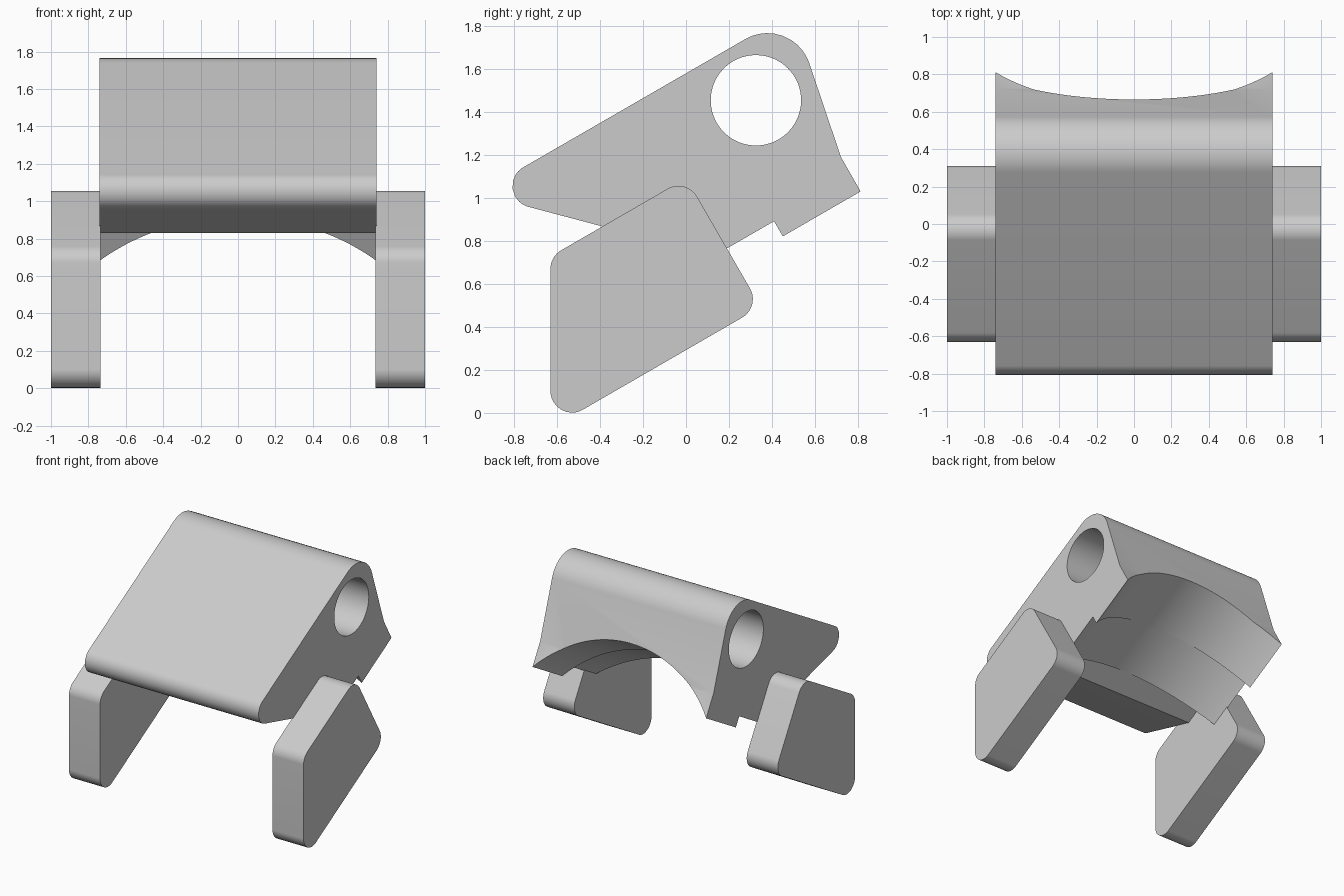
import bpy, bmesh, math
from mathutils import Vector

cube = bpy.data.objects.get("Cube")
if cube:
    bpy.data.objects.remove(cube, do_unlink=True)

TILT = math.radians(30)
C, S = math.cos(TILT), math.sin(TILT)

grey = bpy.data.materials.new("plain grey")
grey.use_nodes = True
grey.diffuse_color = (0.6, 0.6, 0.6, 1)
grey.node_tree.nodes["Principled BSDF"].inputs["Base Color"].default_value = (0.6, 0.6, 0.6, 1)


def tilted(t, n):
    """Side-plane point (y, z) from distances along and across the tilted axis."""
    return (t * C - n * S, t * S + n * C)


def rounded(corners, steps=12):
    """Outline from (point, radius) corners, each replaced by an arc."""
    out = []
    for i, (p, r) in enumerate(corners):
        p = Vector(p)
        if r == 0:
            out.append(p)
            continue
        a = (Vector(corners[i - 1][0]) - p).normalized()
        b = (Vector(corners[(i + 1) % len(corners)][0]) - p).normalized()
        half = a.angle(b) / 2
        centre = p + (a + b).normalized() * (r / math.sin(half))
        start = p + a * (r / math.tan(half)) - centre
        end = p + b * (r / math.tan(half)) - centre
        for k in range(steps + 1):
            out.append(centre + start.lerp(end, k / steps).normalized() * r)
    return out


def extrude_x(name, outline, x0, x1):
    bm = bmesh.new()
    face = bm.faces.new([bm.verts.new((x0, p[0], p[1])) for p in outline])
    moved = bmesh.ops.extrude_face_region(bm, geom=[face])["geom"]
    verts = [v for v in moved if isinstance(v, bmesh.types.BMVert)]
    bmesh.ops.translate(bm, verts=verts, vec=(x1 - x0, 0, 0))
    bmesh.ops.recalc_face_normals(bm, faces=bm.faces)
    mesh = bpy.data.meshes.new(name)
    bm.to_mesh(mesh)
    bm.free()
    mesh.materials.append(grey)
    obj = bpy.data.objects.new(name, mesh)
    bpy.context.collection.objects.link(obj)
    return obj


def cut_cylinder(target, radius, depth, location, rotation):
    bpy.ops.mesh.primitive_cylinder_add(vertices=128, radius=radius, depth=depth,
                                        location=location, rotation=rotation)
    cutter = bpy.context.object
    cutter.hide_render = True
    cutter.data.materials.append(grey)
    mod = target.modifiers.new("cut", 'BOOLEAN')
    mod.operation, mod.solver, mod.object = 'DIFFERENCE', 'EXACT', cutter
    bpy.ops.object.select_all(action='DESELECT')
    target.select_set(True)
    bpy.context.view_layer.objects.active = target
    bpy.ops.object.modifier_apply(modifier=mod.name)
    bpy.data.objects.remove(cutter, do_unlink=True)


def smooth(obj):
    bpy.ops.object.select_all(action='DESELECT')
    obj.select_set(True)
    bpy.context.view_layer.objects.active = obj
    bpy.ops.object.shade_smooth_by_angle(angle=math.radians(25))


# Main body: wedge with rounded nose and crown
body = extrude_x("main_body", rounded([
    ((-0.967, 1.02), 0.1),
    ((0.493, 1.863), 0.205),
    ((0.72, 1.19), 0),
    (tilted(1.217, 0.4), 0),
    (tilted(0.38, 0.4), 0),
    (tilted(0.38, 0.844), 0),
    ((-0.25, 0.83), 0),
]), -0.74, 0.74)

# Cross hole through the crown
cut_cylinder(body, 0.21, 2, (0, 0.325, 1.453), (0, math.pi / 2, 0))

# Tilted round saddle underneath, with a shallow relief at its sides
APEX = 0.837
for radius, start, stop in ((0.955, 0.1, 1.6), (1.15, 0.2, 0.8)):
    y, z = tilted((start + stop) / 2, APEX - radius)
    cut_cylinder(body, radius, stop - start, (0, y, z), (TILT - math.pi / 2, 0, 0))
smooth(body)

# Side plates
plate = rounded([
    ((-0.63, -0.072), 0.1),
    ((-0.63, 0.727), 0.1),
    (tilted(0.547, 0.945), 0.1),
    (tilted(0.547, 0.253), 0.1),
])
for side, name in ((1, "left_plate"), (-1, "right_plate")):
    smooth(extrude_x(name, plate, side * 0.735, side * 1.0))
